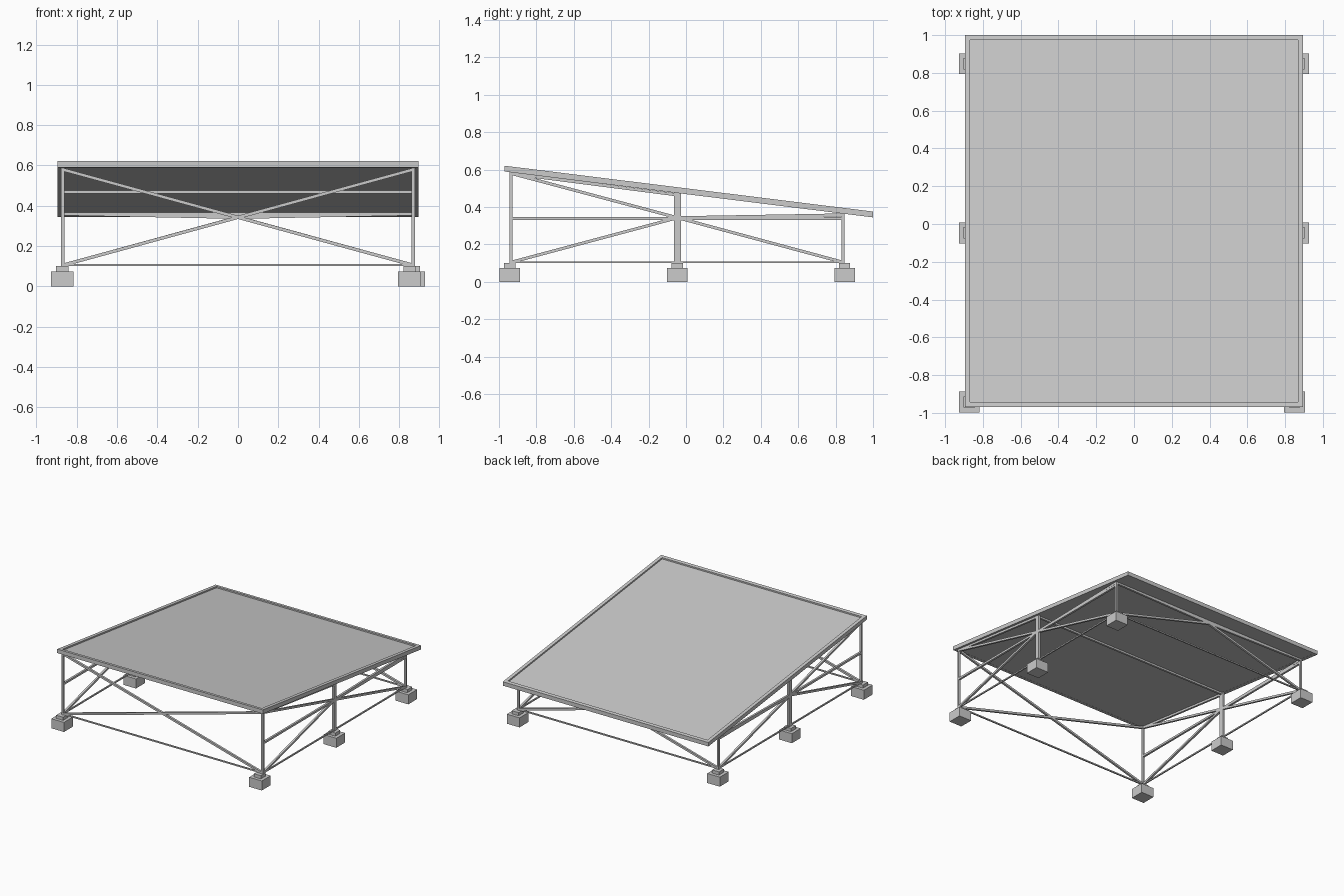
import bpy
from mathutils import Vector

if "Cube" in bpy.data.objects:
    bpy.data.objects.remove(bpy.data.objects["Cube"])

W = 0.87                      # x of the post lines
YF, YM, YB = -0.935, -0.045, 0.84   # front, middle, back post lines
ZL, ZC = 0.105, 0.343         # low rail and brace crossing heights


def roof_under(y):
    return 0.59 - 0.1244 * (y + 0.97)


def mesh_object(name, verts, faces):
    me = bpy.data.meshes.new(name)
    me.from_pydata(verts, [], faces)
    me.update()
    ob = bpy.data.objects.new(name, me)
    bpy.context.collection.objects.link(ob)
    return ob


BOX_FACES = [(0, 1, 3, 2), (4, 6, 7, 5), (0, 4, 5, 1),
             (2, 3, 7, 6), (0, 2, 6, 4), (1, 5, 7, 3)]


def box(name, x0, x1, y0, y1, z0, z1):
    v = [(x, y, z) for x in (x0, x1) for y in (y0, y1) for z in (z0, z1)]
    return mesh_object(name, v, BOX_FACES)


def roof_box(name, x0, x1, y0, y1, h0, h1):
    # box sheared to the roof slope, heights measured from the roof underside
    v = [(x, y, roof_under(y) + h) for x in (x0, x1) for y in (y0, y1) for h in (h0, h1)]
    return mesh_object(name, v, BOX_FACES)


def bar(name, a, b, w=0.016, h=0.016):
    # rectangular bar between two points
    a, b = Vector(a), Vector(b)
    d = (b - a).normalized()
    up = Vector((0, 0, 1)) if abs(d.z) < 0.95 else Vector((0, 1, 0))
    s = d.cross(up).normalized()
    u = s.cross(d)
    v = [p + s * i * w / 2 + u * j * h / 2 for p in (a, b) for i in (-1, 1) for j in (-1, 1)]
    return mesh_object(name, v, BOX_FACES)


# sloped roof: rim and recessed panel
R, T = 0.895, 0.031
roof_box("roof_panel", -R + 0.026, R - 0.026, -0.944, 0.974, 0.001, 0.02)
for s, n in ((-1, "left"), (1, "right")):
    x0, x1 = sorted((s * R, s * (R - 0.027)))
    roof_box("roof_rim_" + n, x0, x1, -0.97, 1.0, 0, T)
roof_box("roof_rim_front", -R + 0.027, R - 0.027, -0.97, -0.943, 0, T)
roof_box("roof_rim_back", -R + 0.027, R - 0.027, 0.973, 1.0, 0, T)

# footings, plinths and posts
for s, side in ((-1, "left"), (1, "right")):
    for y, row in ((YF, "front"), (YM, "middle"), (YB, "back")):
        n = row + "_" + side
        cx = 0.85 if n == "front_right" else s * 0.872
        cy = {"front": -0.942, "middle": -0.047, "back": 0.848}[row]
        box("footing_" + n, cx - 0.055, cx + 0.055, cy - 0.055, cy + 0.055, 0, 0.075)
        box("plinth_" + n, cx - 0.03, cx + 0.03, cy - 0.03, cy + 0.03, 0.075, 0.1)
        d = 0.018 if row == "middle" else 0.008
        box("post_" + n, s * W - 0.008, s * W + 0.008, y - d, y + d, 0.1, roof_under(y) + 0.003)

# side bracing
for s, n in ((-1, "left"), (1, "right")):
    x = s * W
    mid = (x, YM, ZC)
    bar("side_brace_upper_front_" + n, (x, YF, 0.58), mid)
    bar("side_brace_lower_front_" + n, (x, YF, ZL), mid)
    bar("side_brace_lower_back_" + n, (x, YB, ZL), mid)
    bar("side_brace_upper_back_" + n, (x, YB, 0.358), mid)
    bar("side_rail_" + n, (x, YF, 0.34), (x, YB, 0.34))
    bar("side_low_rail_" + n, (x, YF, ZL), (x, YB, ZL), 0.01, 0.01)
    bar("rafter_" + n, (x, YF, roof_under(YF) - 0.006), (x, YM, roof_under(YM) - 0.01))

# front and back bracing
for s, n in ((-1, "left"), (1, "right")):
    bar("front_brace_" + n, (s * W, YF, 0.58), (-s * W, YF, ZL))
    bar("back_brace_lower_" + n, (s * W, YB, ZL), (0, YB, ZC))
    bar("back_brace_upper_" + n, (s * W, YB, 0.36), (0, YB, ZC))
for y, n in ((YF, "front"), (YB, "back")):
    bar("low_rail_" + n, (-W, y, ZL), (W, y, ZL), 0.01, 0.01)

# purlins under the roof
for y, n in ((YM, "middle"), (YB, "back")):
    z = roof_under(y) - 0.006
    bar("purlin_" + n, (-W, y, z), (W, y, z))
